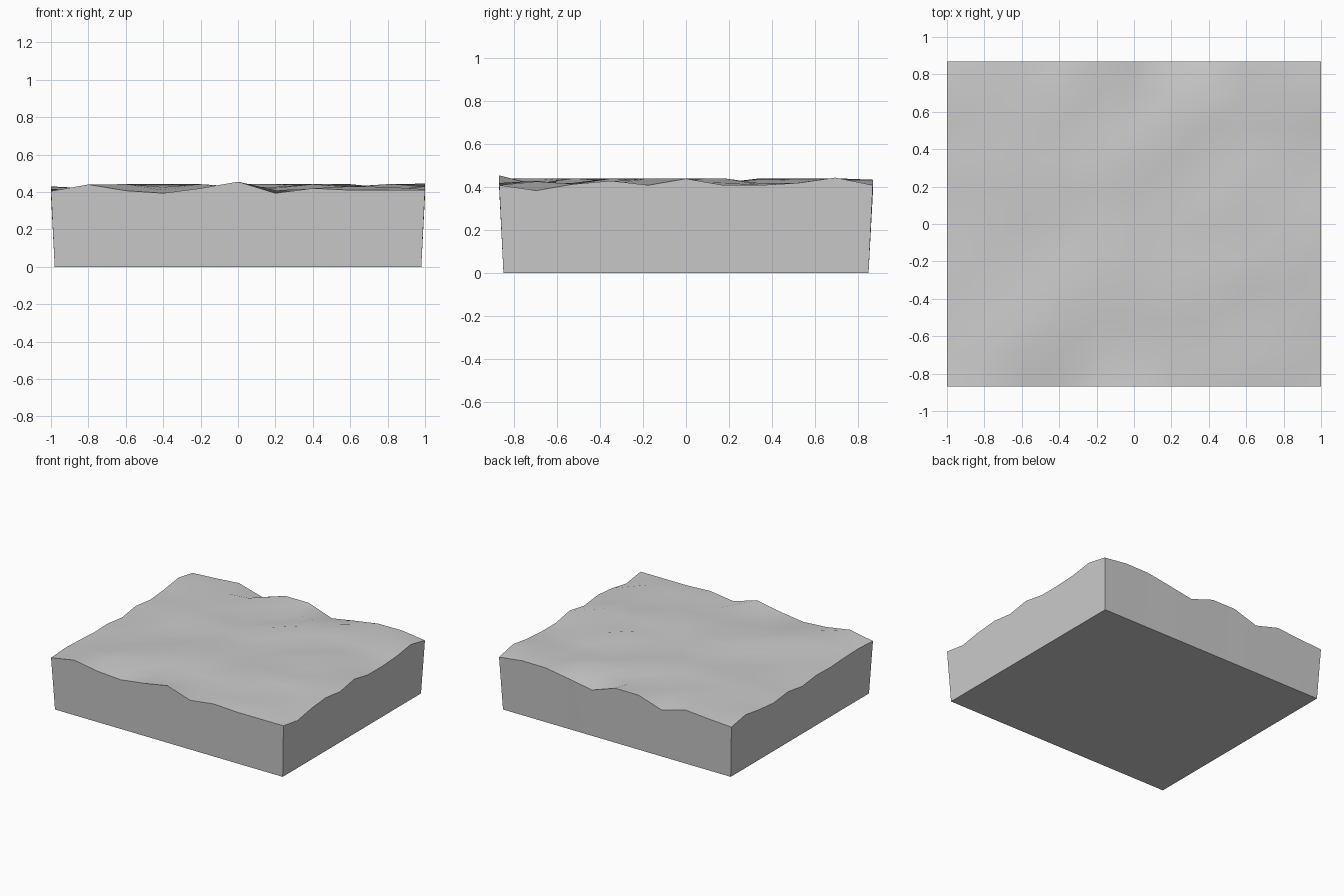
import bpy, bmesh, random

if "Cube" in bpy.data.objects:
    bpy.data.objects.remove(bpy.data.objects["Cube"])

random.seed(4)
N = 10
W, D = 1.0, 0.87          # half size of the top
BW, BD = 0.98, 0.85       # half size of the base

# Rim heights, left to right / front to back
front = [.405, .44, .407, .394, .42, .455, .394, .42, .41, .41, .41]
back = [.40, .412, .428, .373, .435, .435, .368, .402, .433, .435, .41]
left = [.405, .415, .41, .40, .405, .385, .41, .39, .405, .43, .40]
right = [.41, .385, .415, .43, .41, .44, .41, .41, .42, .445, .41]
# Interior crests (column, row)
crests = {(2, 2), (3, 3), (4, 4), (2, 1), (4, 2), (7, 5), (8, 6),
          (7, 9), (5, 7), (6, 8), (9, 9), (7, 3), (9, 4)}


def height(i, j):
    if j == 0:
        return front[i]
    if j == N:
        return back[i]
    if i == 0:
        return left[j]
    if i == N:
        return right[j]
    if (i, j) in crests:
        return .442
    if (i + 1, j - 1) in crests:
        return .407
    return .42 + random.uniform(-.012, .012)


bm = bmesh.new()
# Rolling top surface
top = [[bm.verts.new((-W + 2 * W * i / N, -D + 2 * D * j / N, height(i, j)))
        for i in range(N + 1)] for j in range(N + 1)]
for j in range(N):
    for i in range(N):
        bm.faces.new((top[j][i], top[j][i + 1], top[j + 1][i + 1], top[j + 1][i]))

# Tapered walls following the rim, down to a flat base
rim = ([top[0][i] for i in range(N)] + [top[j][N] for j in range(N)] +
       [top[N][i] for i in range(N, 0, -1)] + [top[j][0] for j in range(N, 0, -1)])
base = [bm.verts.new((v.co.x * BW / W, v.co.y * BD / D, 0)) for v in rim]
for k in range(len(rim)):
    n = (k + 1) % len(rim)
    bm.faces.new((rim[k], base[k], base[n], rim[n]))
bm.faces.new(base)
bmesh.ops.recalc_face_normals(bm, faces=bm.faces)

mesh = bpy.data.meshes.new("terrain_block")
bm.to_mesh(mesh)
bm.free()
block = bpy.data.objects.new("terrain_block", mesh)
bpy.context.collection.objects.link(block)
bpy.context.view_layer.objects.active = block
block.select_set(True)
bpy.ops.object.shade_smooth_by_angle(angle=0.7)
